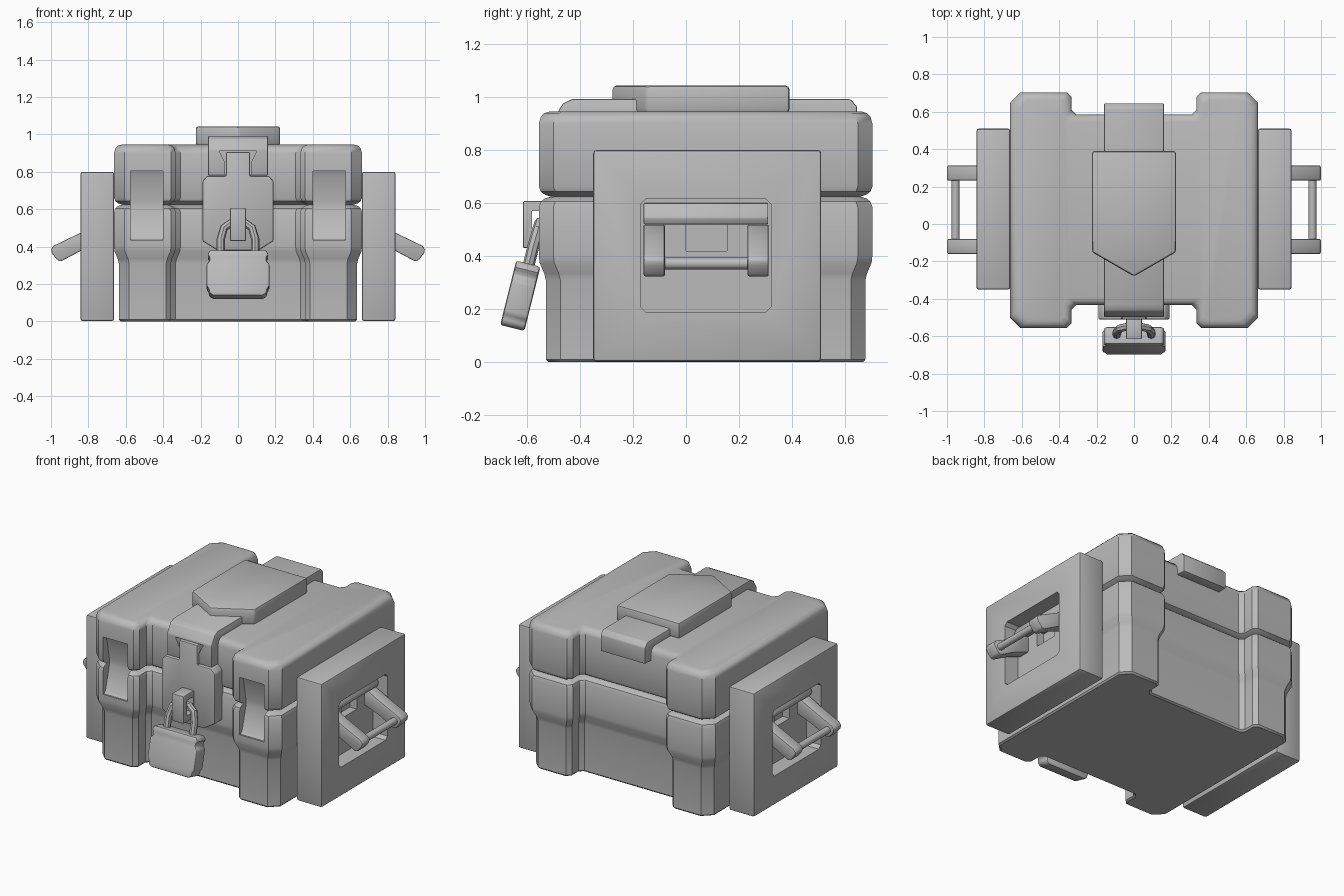
import bpy, bmesh, math
from mathutils import Matrix, Vector

if "Cube" in bpy.data.objects:
    bpy.data.objects.remove(bpy.data.objects["Cube"])

grey = bpy.data.materials.new("plain grey")
grey.diffuse_color = (0.5, 0.5, 0.5, 1)
grey.use_nodes = True
grey.node_tree.nodes["Principled BSDF"].inputs["Base Color"].default_value = grey.diffuse_color


def activate(ob):
    bpy.ops.object.select_all(action='DESELECT')
    ob.select_set(True)
    bpy.context.view_layer.objects.active = ob


def finish(ob, bevel=0, cutters=(), segments=2):
    """Bevel, cut, then smooth one part."""
    activate(ob)
    if bevel:
        m = ob.modifiers.new("bevel", 'BEVEL')
        m.width, m.segments, m.limit_method = bevel, segments, 'ANGLE'
        bpy.ops.object.modifier_apply(modifier=m.name)
    for c in cutters:
        m = ob.modifiers.new("cut", 'BOOLEAN')
        m.operation, m.object, m.solver = 'DIFFERENCE', c, 'EXACT'
        bpy.ops.object.modifier_apply(modifier=m.name)
    ob.data.materials.clear()
    ob.data.materials.append(grey)
    bpy.ops.object.shade_smooth_by_angle(angle=math.radians(32))
    return ob


def loft(name, rings):
    """Closed skin through rings of equal point count."""
    bm = bmesh.new()
    vs = [[bm.verts.new(p) for p in r] for r in rings]
    n = len(vs[0])
    for a, b in zip(vs, vs[1:]):
        for i in range(n):
            bm.faces.new((a[i], a[(i + 1) % n], b[(i + 1) % n], b[i]))
    bm.faces.new(vs[0][::-1])
    bm.faces.new(vs[-1])
    bmesh.ops.recalc_face_normals(bm, faces=bm.faces)
    me = bpy.data.meshes.new(name)
    bm.to_mesh(me)
    bm.free()
    ob = bpy.data.objects.new(name, me)
    bpy.context.collection.objects.link(ob)
    return ob


def prism(name, pts, axis, a, b):
    """Extrude a 2D profile along an axis from a to b."""
    put = {'x': lambda u, v, t: (t, u, v), 'y': lambda u, v, t: (u, t, v),
           'z': lambda u, v, t: (u, v, t)}[axis]
    return loft(name, [[put(u, v, t) for u, v in pts] for t in (a, b)])


def box(name, x0, x1, y0, y1, z0, z1):
    return prism(name, [(x0, y0), (x1, y0), (x1, y1), (x0, y1)], 'z', z0, z1)


def remove(*obs):
    for o in obs:
        bpy.data.objects.remove(o)


def outline(z, d):
    """Case footprint with front and back notches, pulled in by d."""
    x, n, c = 0.663 - d, 0.333 + d, 0.055
    k = 0.025
    def end(y, w, s):  # right half of one end, from the notch outwards
        return [(n - k, w), (n, w + s * k), (n, y - s * k), (n + k, y), (x - c, y), (x, y - s * c)]
    f = end(-0.555 + d, -0.432 + d, -1)
    b = end(0.703 - d, 0.585 - d, 1)
    right = f + b[::-1]
    left = [(-px, py) for px, py in right[::-1]]
    return [(px, py, z) for px, py in right + left]


# Latch scoops across the seam on the front corners
def scoops():
    prof = [(-0.62, 0.805), (-0.53, 0.805), (-0.515, 0.77), (-0.49, 0.64), (-0.49, 0.60),
            (-0.53, 0.45), (-0.545, 0.435), (-0.62, 0.435)]
    return [prism("scoop_cutter", prof, 'x', min(s * 0.40, s * 0.575), max(s * 0.40, s * 0.575))
            for s in (-1, 1)]


# Case body and lid
cut = scoops()
body = loft("case_body", [outline(z, d) for z, d in (
    (0, 0.035), (0.01, 0.026), (0.31, 0.026), (0.335, 0.02), (0.375, 0.003), (0.40, 0),
    (0.585, 0), (0.605, 0.007), (0.617, 0.022), (0.624, 0.045))])
finish(body, 0, cut)
lid = loft("lid", [outline(z, d) for z, d in (
    (0.624, 0.045), (0.632, 0.022), (0.643, 0.007), (0.662, 0), (0.90, 0),
    (0.925, 0.007), (0.939, 0.02), (0.945, 0.04))])
finish(lid, 0, cut)
remove(*cut)

# Strap folded over the lid, with an opening above the hasp
strap = prism("lid_strap", [(0.645, 0.86), (0.645, 0.965), (0.62, 0.992), (-0.43, 0.992), (-0.465, 0.975),
              (-0.497, 0.92), (-0.497, 0.78), (-0.41, 0.78), (-0.41, 0.90), (0.56, 0.90), (0.56, 0.86)],
              'x', -0.16, 0.16)
gap = prism("strap_cutter", [(-0.07, 0.70), (0.07, 0.70), (0.07, 0.85), (0.10, 0.91),
                             (-0.10, 0.91), (-0.07, 0.85)], 'y', -0.6, -0.445)
finish(strap, 0.006, [gap])
remove(gap)

# Pointed plate on top
plate = prism("top_plate", [(-0.225, 0.39), (-0.225, -0.15), (0, -0.28), (0.225, -0.15), (0.225, 0.39)],
              'z', 0.94, 1.043)
finish(plate, 0.014)

# Hasp with its neck
hasp = prism("hasp", [(-0.19, 0.43), (-0.11, 0.38), (0.11, 0.38), (0.19, 0.43), (0.19, 0.75), (0.165, 0.778),
             (0.065, 0.778), (0.065, 0.905), (-0.065, 0.905), (-0.065, 0.778), (-0.165, 0.778),
             (-0.19, 0.75)], 'y', -0.51, -0.42)
finish(hasp, 0.008)

# Staple loop
staple = box("staple", -0.042, 0.042, -0.615, -0.50, 0.43, 0.607)
hole = box("staple_cutter", -0.2, 0.2, -0.58, -0.515, 0.47, 0.57)
finish(staple, 0.005, [hole])
remove(hole)

# Padlock body, scalloped at the sides and tilted
half = [(0.135, -0.125), (0.155, -0.11), (0.155, -0.09), (0.168, -0.075), (0.168, 0.05),
        (0.152, 0.065), (0.152, 0.085), (0.165, 0.10), (0.15, 0.125)]
lock = prism("padlock_body", half + [(-x, z) for x, z in half[::-1]], 'y', -0.047, 0.047)
lock.data.transform(Matrix.Translation((0, -0.625, 0.25)) @ Matrix.Rotation(math.radians(-14), 4, 'X'))
finish(lock, 0.01)

# Padlock shackle
cu = bpy.data.curves.new("shackle", 'CURVE')
cu.dimensions, cu.bevel_depth, cu.bevel_resolution, cu.use_fill_caps = '3D', 0.022, 2, True
side = [(0.092, -0.60, 0.34), (0.092, -0.575, 0.44), (0.075, -0.558, 0.50), (0.04, -0.55, 0.525)]
path = side + [(-x, y, z) for x, y, z in side[::-1]]
sp = cu.splines.new('POLY')
sp.points.add(len(path) - 1)
for p, co in zip(sp.points, path):
    p.co = (*co, 1)
shackle = bpy.data.objects.new("shackle", cu)
bpy.context.collection.objects.link(shackle)
activate(shackle)
bpy.ops.object.convert(target='MESH')
finish(bpy.context.object)

# Side boxes with recessed carrying handles
for s, tag in ((1, "right"), (-1, "left")):
    def X(pts):
        return [(s * x, z) for x, z in pts]
    panel = box(f"{tag}_side_box", *sorted((s * 0.662, s * 0.842)), -0.35, 0.51, 0.002, 0.80)
    c = 0.02
    y0, y1, z0, z1 = -0.172, 0.322, 0.19, 0.615
    opening = prism("opening_cutter", [(y0 + c, z0), (y1 - c, z0), (y1, z0 + c), (y1, z1 - c),
                    (y1 - c, z1), (y0 + c, z1), (y0, z1 - c), (y0, z0 + c)], 'x', s * 0.74, s * 0.9)
    pocket = box("pocket_cutter", *sorted((s * 0.69, s * 0.8)), 0, 0.155, 0.42, 0.52)
    finish(panel, 0.012, [opening, pocket])
    remove(opening, pocket)
    # Hinge rail above the arms
    rail = prism(f"{tag}_hinge_rail", X([(0.73, 0.60), (0.765, 0.60), (0.79, 0.545), (0.78, 0.52), (0.73, 0.52)]),
                 'y', -0.16, 0.31)
    finish(rail, 0.005)
    # Arms
    for i, y in enumerate((-0.16, 0.232)):
        arm = prism(f"{tag}_handle_arm_{i + 1}", X([(0.73, 0.42), (0.84, 0.378), (0.945, 0.322), (0.965, 0.327),
                    (0.995, 0.365), (1.0, 0.385), (0.985, 0.405), (0.84, 0.475), (0.76, 0.518), (0.73, 0.518)]),
                    'y', y, y + 0.08)
        finish(arm, 0.007)
    # Grip bar
    ring = [(0.954 + 0.022 * math.cos(k * math.pi / 6), 0.372 + 0.022 * math.sin(k * math.pi / 6))
            for k in range(12)]
    finish(prism(f"{tag}_grip_bar", X(ring), 'y', -0.10, 0.25))
